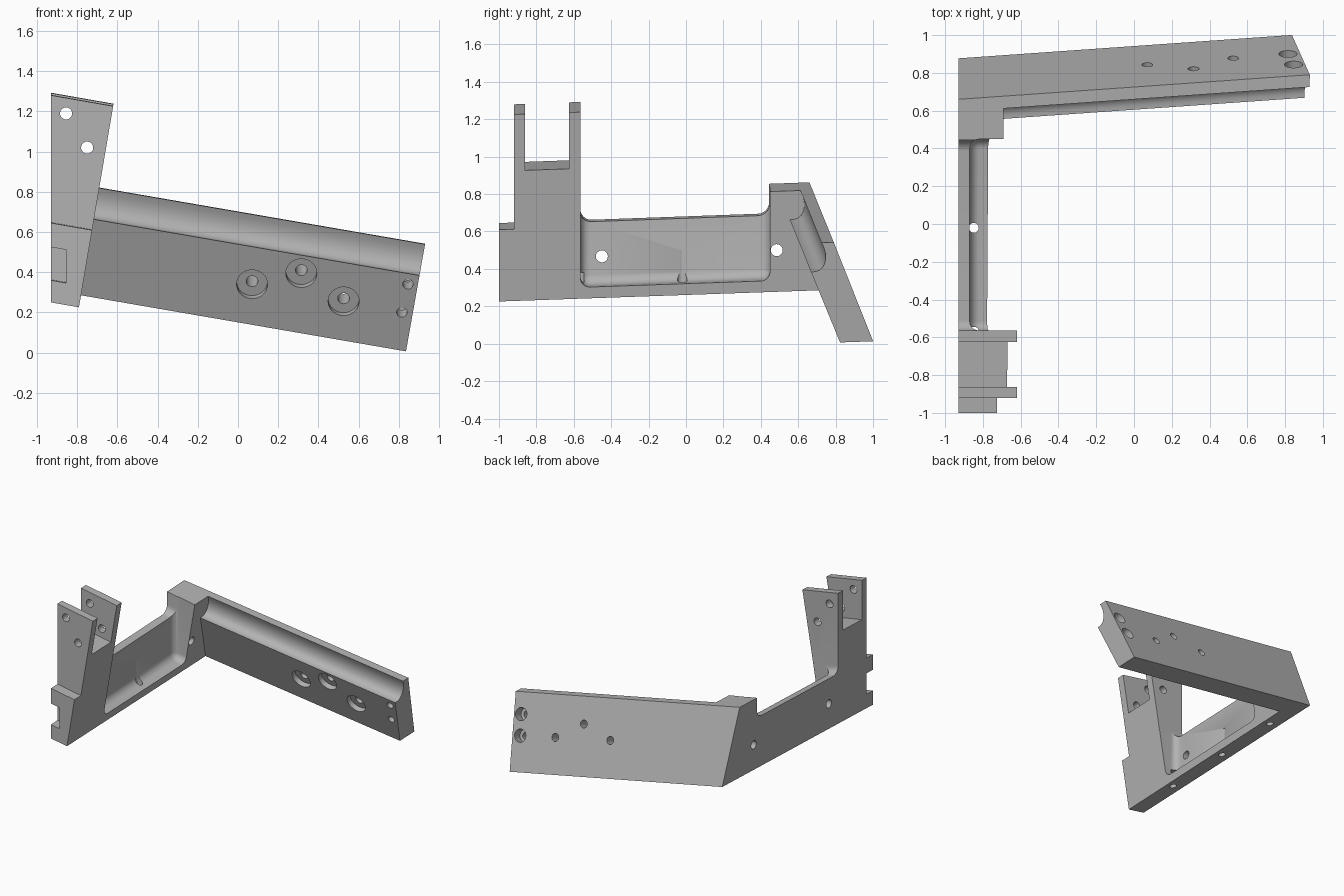
import bpy, bmesh, math
from mathutils import Vector

if "Cube" in bpy.data.objects:
    bpy.data.objects.remove(bpy.data.objects["Cube"])

LEFT = -0.93            # plane of the flat left side
SX, SY = -0.175, 0.036  # fall of the part along x, rise along y

grey = bpy.data.materials.new("machined grey")
grey.diffuse_color = (0.45, 0.45, 0.45, 1)
grey.use_nodes = True
grey.node_tree.nodes["Principled BSDF"].inputs["Base Color"].default_value = grey.diffuse_color


def height(c, x, y):
    return c + SX * (x - LEFT) + SY * (y + 1)


def volume(me):
    bm = bmesh.new()
    bm.from_mesh(me)
    v = bm.calc_volume(signed=True)
    bm.free()
    return v


def finish(name, bm):
    bmesh.ops.recalc_face_normals(bm, faces=bm.faces[:])
    if bm.calc_volume(signed=True) < 0:
        bmesh.ops.reverse_faces(bm, faces=bm.faces[:])
    me = bpy.data.meshes.new(name)
    bm.to_mesh(me)
    bm.free()
    me.materials.append(grey)
    ob = bpy.data.objects.new(name, me)
    bpy.context.collection.objects.link(ob)
    return ob


def prism(name, profile, end, drift=0.0):
    """Extrude a (y, c) profile from the left side to the plane x = x0 + k(z - z0)."""
    x0, k, z0 = end
    g = SX + SY * drift
    bm = bmesh.new()
    near, far = [], []
    for y, c in profile:
        x = (x0 + k * (c + SY * (y + 1) - g * LEFT - z0)) / (1 - k * g)
        y2 = y + drift * (x - LEFT)
        near.append(bm.verts.new((LEFT, y, height(c, LEFT, y))))
        far.append(bm.verts.new((x, y2, height(c, x, y2))))
    bm.faces.new(near)
    bm.faces.new(far[::-1])
    n = len(near)
    for i in range(n):
        j = (i + 1) % n
        bm.faces.new((near[i], far[i], far[j], near[j]))
    return finish(name, bm)


def box(name, lo, hi, round_by=0.0):
    bm = bmesh.new()
    bmesh.ops.create_cube(bm, size=1)
    for v in bm.verts:
        v.co = Vector([(a + b) / 2 + t * (b - a) for a, b, t in zip(lo, hi, v.co)])
    if round_by:
        bmesh.ops.bevel(bm, geom=bm.edges[:], offset=round_by, segments=8,
                        profile=0.5, affect='EDGES')
    for v in bm.verts:
        v.co.z = height(v.co.z, v.co.x, v.co.y)
    return finish(name, bm)


def rod(name, a, b, r):
    a, b = Vector(a), Vector(b)
    bm = bmesh.new()
    bmesh.ops.create_cone(bm, cap_ends=True, segments=32, radius1=r, radius2=r,
                          depth=(b - a).length)
    rot = (b - a).to_track_quat('Z', 'Y')
    for v in bm.verts:
        v.co = rot @ v.co + (a + b) / 2
    return finish(name, bm)


def combine(body, other, op='DIFFERENCE'):
    """Boolean that keeps the first solver result with a plausible volume."""
    old = volume(body.data)
    for solver in ('MANIFOLD', 'EXACT', 'FLOAT'):
        m = body.modifiers.new("join", 'BOOLEAN')
        m.operation, m.object, m.solver = op, other, solver
        bpy.context.view_layer.update()
        deps = bpy.context.evaluated_depsgraph_get()
        me = bpy.data.meshes.new_from_object(body.evaluated_get(deps))
        body.modifiers.remove(m)
        ratio = volume(me) / old
        good = 0.4 < ratio < 0.999999 if op == 'DIFFERENCE' else 1.05 < ratio < 10
        if good:
            body.data = me
            break
    bpy.data.objects.remove(other)


def arc(cy, cc, r, a0, a1, n=8):
    return [(cy + r * math.cos(math.radians(a0 + (a1 - a0) * i / n)),
             cc + r * math.sin(math.radians(a0 + (a1 - a0) * i / n))) for i in range(n + 1)]


# Side bracket: front step, forked post, low wall and corner block
side = [(-1, 0.25), (-1, 0.645), (-0.92, 0.645), (-0.92, 1.277), (-0.862, 1.277),
        (-0.862, 0.967), (-0.625, 0.967), (-0.625, 1.277), (-0.565, 1.277)]
side += arc(-0.505, 0.705, 0.06, 180, 270)
side += arc(0.385, 0.705, 0.06, 270, 360)
side += [(0.445, 0.803), (0.645, 0.803), (0.78, 0.25)]
body = prism("angled_bracket", side, (-0.79, 0.17, 0.23))

# Rounded pocket that leaves a thin wall and floor lip
combine(body, box("pocket_cutter", (-0.87, -0.564, 0.312), (-0.3, 0.449, 1.6), 0.05))
# Notch in the left of the front step
combine(body, box("notch_cutter", (-1.1, -1.1, 0.36), (-0.855, -0.92, 0.525)))

# Leaning arm with a concave cove along its upper front edge
cove = [(0.54, 0.70), (0.562, 0.701), (0.584, 0.709), (0.601, 0.724), (0.612, 0.745),
        (0.617, 0.772), (0.616, 0.80), (0.608, 0.832)]
arm_profile = [(0.70, 0.25)] + [(y, z - SY * (y + 1)) for y, z in cove]
arm_profile += [(0.595, 0.803), (0.66, 0.803), (0.877, 0.25)]
arm = prism("arm", arm_profile, (0.835, 0.178, 0.005), 0.07)
combine(body, arm, 'UNION')

# Holes square to the arm face: recessed from the front or from the back
axis = Vector((0, 0.925, 0.38))
THICK = 0.166
for x, z, front in ((0.07, 0.34, True), (0.315, 0.395, True), (0.525, 0.255, True),
                    (0.845, 0.34, False), (0.815, 0.20, False)):
    y = 0.70 + 0.07 * (x - LEFT) - 0.41 * (z - 0.311 - SX * (x - LEFT))
    p = Vector((x, y, z))
    combine(body, rod("hole", p - axis * 0.1, p + axis * 0.3, 0.029 if front else 0.026))
    if front:
        combine(body, rod("recess", p - axis * 0.1, p + axis * 0.04, 0.077))
    else:
        combine(body, rod("recess", p + axis * (THICK - 0.07), p + axis * 0.3, 0.048))

# Fork pin holes
for x, z in ((-0.855, 1.19), (-0.75, 1.02)):
    combine(body, rod("pin_hole", (x, -1.2, z), (x, -0.4, z), 0.03))
# Side mounting holes
for y, z in ((-0.45, 0.467), (0.485, 0.50)):
    combine(body, rod("side_hole", (-1.2, y, z), (-0.5, y, z), 0.032))
# Holes in the underside
for y, top in ((-0.57, 0.38), (-0.02, 0.5), (0.52, 0.40)):
    combine(body, rod("base_hole", (-0.848, y, 0.1), (-0.848, y, top), 0.026))

bpy.ops.object.select_all(action='DESELECT')
body.select_set(True)
bpy.context.view_layer.objects.active = body
bpy.ops.object.shade_smooth_by_angle(angle=math.radians(30))
